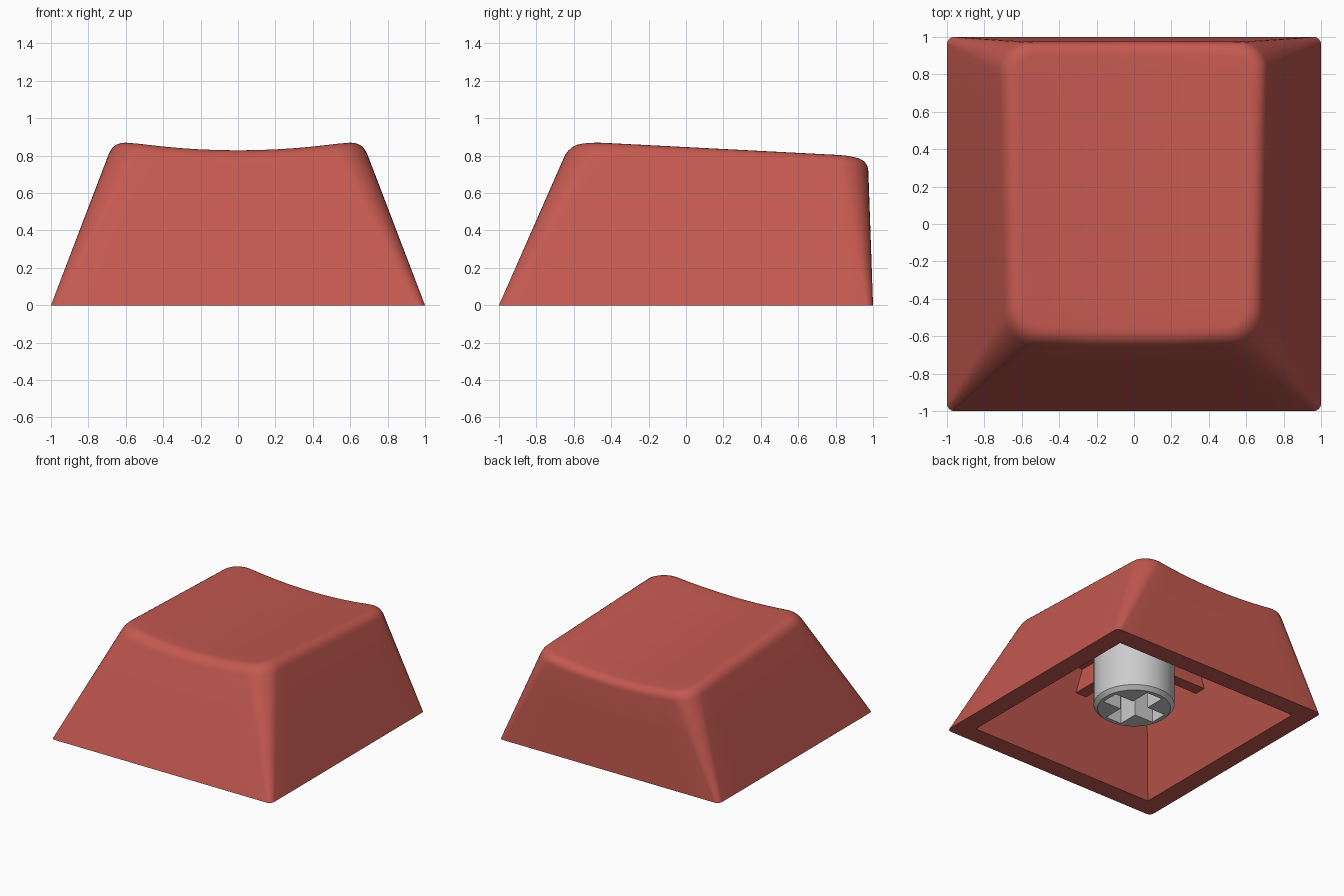
import bpy, bmesh, math
from mathutils import Vector

if "Cube" in bpy.data.objects:
    bpy.data.objects.remove(bpy.data.objects["Cube"])

red = bpy.data.materials.new("red_plastic")
red.diffuse_color = (0.55, 0.10, 0.08, 1)
red.use_nodes = True
red.node_tree.nodes["Principled BSDF"].inputs["Base Color"].default_value = red.diffuse_color


def add_object(name, bm, mat=None):
    bmesh.ops.recalc_face_normals(bm, faces=bm.faces[:])
    me = bpy.data.meshes.new(name)
    bm.to_mesh(me)
    bm.free()
    ob = bpy.data.objects.new(name, me)
    bpy.context.collection.objects.link(ob)
    if mat:
        me.materials.append(mat)
    return ob


def smooth(ob):
    bpy.ops.object.select_all(action='DESELECT')
    ob.select_set(True)
    bpy.context.view_layer.objects.active = ob
    bpy.ops.object.shade_smooth_by_angle(angle=math.radians(32))


def dish(x, y):
    """Height of the tilted, scooped top."""
    return 0.825 - 0.055 * (y + 0.5) + 0.13 * x * x


ARC, SIDE = 8, 10


def ring(z, inset=0.0, r=None):
    """Rounded rectangle section of the tapering body at height z."""
    if r is None:
        r = max(0.04 + 0.16 * z - inset, 0.01)
    hx = 1 - 0.382 * z - inset
    y0, y1 = -1 + 0.44 * z + inset, 1 - 0.035 * z - inset
    centres = [(hx - r, y1 - r), (r - hx, y1 - r), (r - hx, y0 + r), (hx - r, y0 + r)]
    arcs = []
    for k, (cx, cy) in enumerate(centres):
        angles = [math.pi / 2 * (k + j / ARC) for j in range(ARC + 1)]
        arcs.append([Vector((cx + r * math.cos(a), cy + r * math.sin(a), z)) for a in angles])
    pts = []
    for k in range(4):
        a, b = arcs[k][-1], arcs[(k + 1) % 4][0]
        pts += arcs[k] + [a.lerp(b, j / SIDE) for j in range(1, SIDE)]
    return pts


# Shell: hollow inside, rim, walls, rounded top edge, scooped top
base = ring(0)
edge, inner_edge = [], []
for i in range(len(base)):
    z = 0.85
    for _ in range(6):
        p = ring(z)[i]
        z = dish(p.x, p.y)
    edge.append(Vector((p.x, p.y, z)))
    s = ring(z, 0.075)[i]
    inner_edge.append(Vector((s.x, s.y, dish(s.x, s.y))))
wall_top = [t.lerp(b, 0.085) for t, b in zip(edge, base)]

CEILING = 0.68
rings = [ring(CEILING, 0.155, 0), ring(0, 0.155, 0)]
rings += [[b.lerp(w, f) for b, w in zip(base, wall_top)] for f in (0, 0.35, 0.7)]
for j in range(8):
    t = j / 7
    rings.append([w * (1 - t) ** 2 + e * 2 * t * (1 - t) + s * t * t
                  for w, e, s in zip(wall_top, edge, inner_edge)])
mid = Vector((0, 0.17, 0))
for f in (0.85, 0.65, 0.45, 0.25):
    row = [mid.lerp(s, f) for s in inner_edge]
    rings.append([Vector((p.x, p.y, dish(p.x, p.y))) for p in row])

bm = bmesh.new()
rows = [[bm.verts.new(p) for p in row] for row in rings]
n = len(base)
for a, b in zip(rows, rows[1:]):
    for i in range(n):
        bm.faces.new((a[i], a[(i + 1) % n], b[(i + 1) % n], b[i]))
bm.faces.new(rows[0])
centre = bm.verts.new((0, mid.y, dish(0, mid.y)))
for i in range(n):
    bm.faces.new((rows[-1][i], rows[-1][(i + 1) % n], centre))
bmesh.ops.remove_doubles(bm, verts=bm.verts[:], dist=1e-5)
smooth(add_object("keycap_shell", bm, red))


def prism(name, pts, vec, mat=None):
    bm = bmesh.new()
    f = bm.faces.new([bm.verts.new(p) for p in pts])
    out = bmesh.ops.extrude_face_region(bm, geom=[f])
    bmesh.ops.translate(bm, vec=vec, verts=[v for v in out["geom"] if isinstance(v, bmesh.types.BMVert)])
    return add_object(name, bm, mat)


# Ribs under the top, running from the stem to each wall
RIB_Z, HALF = 0.51, 0.05
for name, d, reach, slope in (("left", (-1, 0), 0.845, 0.382), ("right", (1, 0), 0.845, 0.382),
                              ("front", (0, -1), 0.845, 0.44), ("back", (0, 1), 0.845, 0.035)):
    d = Vector((*d, 0))
    side = Vector((-d.y, d.x, 0)) * HALF
    profile = [(0.27, RIB_Z), (reach - slope * RIB_Z + 0.01, RIB_Z),
               (reach - slope * 0.69 + 0.01, 0.69), (0.27, 0.69)]
    prism("rib_" + name, [d * u - side + Vector((0, 0, z)) for u, z in profile], side * 2, red)

# Grey stem with chamfered foot and a cross socket
bm = bmesh.new()
SEG = 48
loops = [[bm.verts.new((r * math.cos(math.tau * i / SEG), r * math.sin(math.tau * i / SEG), z))
          for i in range(SEG)] for r, z in ((0.275, 0.12), (0.305, 0.15), (0.305, 0.70))]
for a, b in zip(loops, loops[1:]):
    for i in range(SEG):
        bm.faces.new((a[i], a[(i + 1) % SEG], b[(i + 1) % SEG], b[i]))
bm.faces.new(loops[0])
bm.faces.new(loops[-1])
stem = add_object("stem", bm)

L, W = 0.24, 0.072
quarter = [(L, -W), (L, W), (W, W)]
cross = []
for k in range(4):
    for x, y in quarter:
        for _ in range(k):
            x, y = -y, x
        cross.append((x, y, 0.0))
cutter = prism("socket_cutter", cross, (0, 0, 0.55))
cutter.hide_render = True
mod = stem.modifiers.new("socket", 'BOOLEAN')
mod.operation, mod.solver, mod.object = 'DIFFERENCE', 'EXACT', cutter
bpy.context.view_layer.objects.active = stem
bpy.ops.object.modifier_apply(modifier="socket")
bpy.data.objects.remove(cutter)
smooth(stem)
